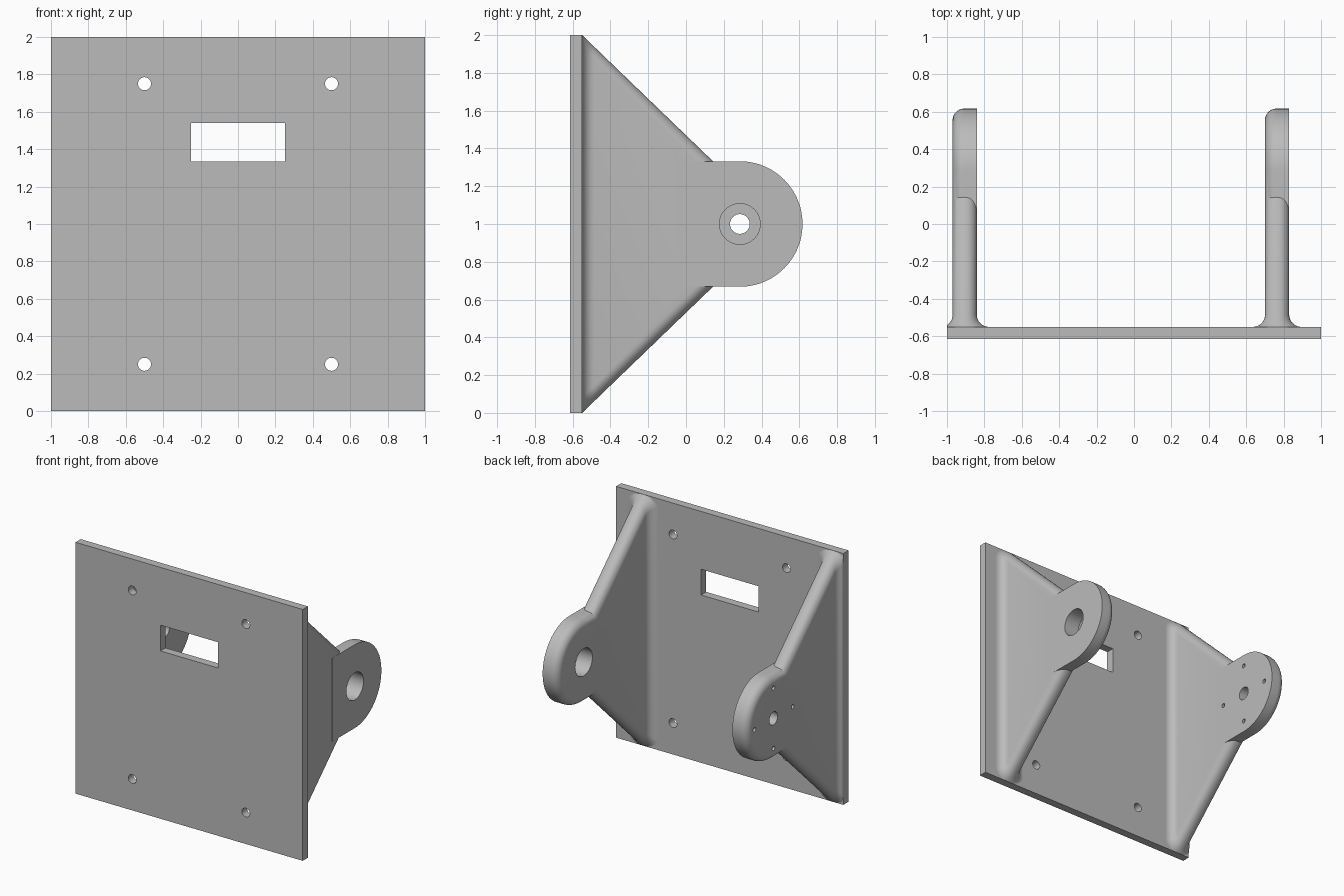
import bpy, bmesh
from math import sin, cos, pi, sqrt
from mathutils import Matrix

if "Cube" in bpy.data.objects:
    bpy.data.objects.remove(bpy.data.objects["Cube"], do_unlink=True)

grey = bpy.data.materials.new("light grey")
grey.use_nodes = True
COLOUR = (0.5, 0.5, 0.5, 1)
grey.diffuse_color = COLOUR
grey.node_tree.nodes["Principled BSDF"].inputs["Base Color"].default_value = COLOUR

HALF = 0.065          # half thickness of an arm
BACK = -0.55          # rear face of the plate
PIVOT = 0.285         # y of the pivot axis
BOSS_R = 0.332


def finish(name, bm):
    bmesh.ops.recalc_face_normals(bm, faces=bm.faces)
    mesh = bpy.data.meshes.new(name)
    bm.to_mesh(mesh)
    bm.free()
    mesh.materials.append(grey)
    ob = bpy.data.objects.new(name, mesh)
    bpy.context.collection.objects.link(ob)
    return ob


def add_box(bm, centre, size):
    m = Matrix.Translation(centre) @ Matrix.Diagonal((*size, 1))
    bmesh.ops.create_cube(bm, size=1, matrix=m)


def add_rod(bm, centre, radius, length, axis, sides=48):
    turn = Matrix.Rotation(pi / 2, 4, "Y" if axis == "X" else "X")
    bmesh.ops.create_cone(bm, cap_ends=True, segments=sides, radius1=radius,
                          radius2=radius, depth=length,
                          matrix=Matrix.Translation(centre) @ turn)


def combine(ob, other, operation):
    mod = ob.modifiers.new("combine", "BOOLEAN")
    mod.operation, mod.solver, mod.object = operation, "EXACT", other
    bpy.context.view_layer.objects.active = ob
    bpy.ops.object.modifier_apply(modifier=mod.name)
    bpy.data.objects.remove(other, do_unlink=True)


def smooth(ob):
    bpy.ops.object.select_all(action="DESELECT")
    ob.select_set(True)
    bpy.context.view_layer.objects.active = ob
    bpy.ops.object.shade_smooth_by_angle(angle=pi / 6)


def gusset(name, cx):
    """Triangular web lofted from rounded sections that flare at the plate."""
    bm = bmesh.new()
    fillet, steps = 0.065, 8
    rows = [(BACK - 0.02, HALF + fillet)]
    for i in range(steps + 1):
        a = pi / 2 * i / steps
        rows.append((BACK + fillet * (1 - cos(a)), HALF + fillet * (1 - sin(a))))
    rows.append((0.145, HALF))
    rings = []
    for y, w in rows:
        w -= 0.0004
        h = 1 - max(0, y - BACK) * 0.964
        rx, rz = w - 0.005, 0.083
        ring = []
        for q, (sx, sz) in enumerate([(1, 1), (-1, 1), (-1, -1), (1, -1)]):
            for i in range(9):
                a = pi / 2 * (q + i / 8)
                x = cx + sx * (w - rx) + rx * cos(a)
                z = 1 + sz * (h - rz) + rz * sin(a)
                ring.append(bm.verts.new((max(x, -1), y, z)))
        rings.append(ring)
    n = len(rings[0])
    for lower, upper in zip(rings, rings[1:]):
        for i in range(n):
            j = (i + 1) % n
            bm.faces.new((lower[i], lower[j], upper[j], upper[i]))
    bm.faces.new(rings[0])
    bm.faces.new(rings[-1])
    return finish(name, bm)


def boss(name, cx):
    """Round pivot end with its -x rim rounded over."""
    bm = bmesh.new()
    start, sides = 0.0, 48
    outline = [(start, 1 - BOSS_R)]
    for i in range(sides + 1):
        a = -pi / 2 + pi * i / sides
        outline.append((PIVOT + BOSS_R * cos(a), 1 + BOSS_R * sin(a)))
    outline.append((start, 1 + BOSS_R))
    face = bm.faces.new([bm.verts.new((cx - HALF, y, z)) for y, z in outline])
    grown = bmesh.ops.extrude_face_region(bm, geom=[face], use_keep_orig=True)
    moved = [v for v in grown["geom"] if isinstance(v, bmesh.types.BMVert)]
    bmesh.ops.translate(bm, verts=moved, vec=(2 * HALF, 0, 0))
    bmesh.ops.recalc_face_normals(bm, faces=bm.faces)
    rim = [e for e in bm.edges
           if all(v.co.x < cx for v in e.verts)
           and max(v.co.y for v in e.verts) > start + 0.01]
    bmesh.ops.bevel(bm, geom=rim, offset=0.062, segments=8, profile=0.5,
                    affect="EDGES", clamp_overlap=False)
    return finish(name, bm)


# Mounting plate with four screw holes and a slot
bm = bmesh.new()
add_box(bm, (0, -0.5825, 1), (2, 0.065, 2))
plate = finish("mounting_plate", bm)
bm = bmesh.new()
for x in (-0.5, 0.5):
    for z in (0.25, 1.75):
        add_rod(bm, (x, -0.58, z), 0.035, 0.3, "Y", 32)
add_box(bm, (0, -0.58, 1.4375), (0.505, 0.3, 0.205))
combine(plate, finish("plate_cutter", bm), "DIFFERENCE")
smooth(plate)

# Two arms: a plain bearing hole on one, a small hole and four screws on the other
for side, cx, bore, screws in (("left", 0.765, 0.108, 0), ("right", -0.905, 0.052, 4)):
    arm = gusset(side + "_arm", cx)
    combine(arm, boss(side + "_boss", cx), "UNION")
    bm = bmesh.new()
    add_rod(bm, (cx, PIVOT, 1), bore, 0.4, "X")
    for i in range(screws):
        a = pi / 2 * i
        add_rod(bm, (cx, PIVOT + 0.24 * cos(a), 1 + 0.24 * sin(a)), 0.017, 0.4, "X", 20)
    combine(arm, finish(side + "_cutter", bm), "DIFFERENCE")
    smooth(arm)
